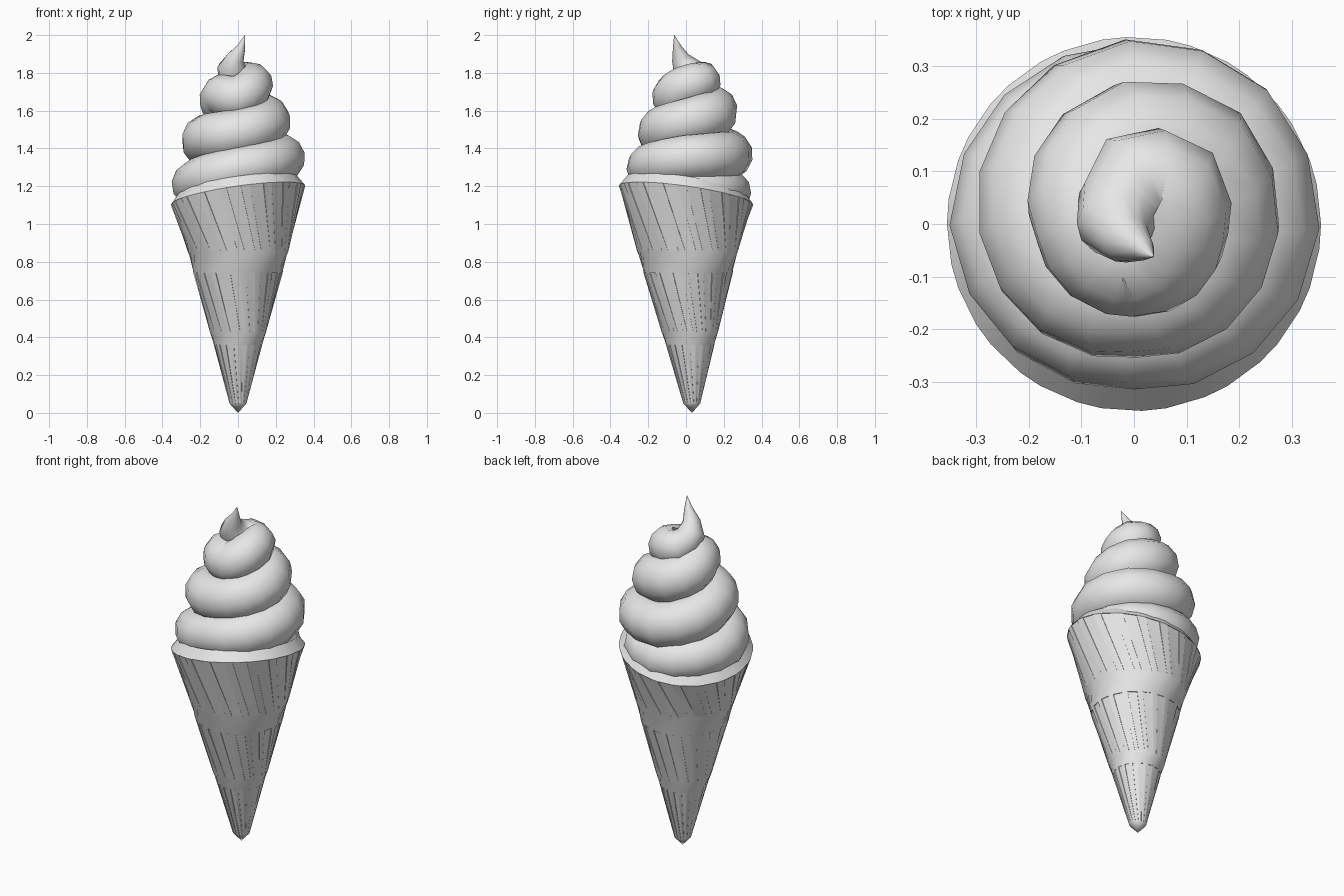
import bpy, bmesh, math
from mathutils import Vector

cube = bpy.data.objects.get("Cube")
if cube:
    bpy.data.objects.remove(cube, do_unlink=True)

grey = bpy.data.materials.new("light grey")
grey.use_nodes = True
grey.diffuse_color = (0.8, 0.8, 0.8, 1)
grey.node_tree.nodes["Principled BSDF"].inputs["Base Color"].default_value = (0.8, 0.8, 0.8, 1)


def add_object(name, mesh, angle):
    obj = bpy.data.objects.new(name, mesh)
    bpy.context.collection.objects.link(obj)
    mesh.materials.clear()
    mesh.materials.append(grey)
    bpy.ops.object.select_all(action='DESELECT')
    obj.select_set(True)
    bpy.context.view_layer.objects.active = obj
    bpy.ops.object.shade_smooth_by_angle(angle=math.radians(angle))
    return obj


# Wafer cone: lathed rings leaning slightly back, slanted panels, tilted rim and lip
PANELS = 18
LEAN = 0.032
# (radius, height, twist, share of the rim tilt)
RINGS = [(0.045, 0.05, 0.25, 0), (0.128, 0.36, 0.0, 0), (0.15, 0.43, 0.25, 0),
         (0.236, 0.74, 0.0, 0), (0.268, 0.86, 0.3, 0), (0.356, 1.152, 0.0, 1),
         (0.312, 1.21, 0.0, 1), (0.2, 1.16, 0.0, 1)]
bm = bmesh.new()
rings = []
for radius, height, twist, tilt in RINGS:
    ring = []
    for i in range(PANELS * 2):
        a = math.tau * (i // 2 + 0.62 * (i % 2)) / PANELS + twist
        x, y = radius * math.cos(a), radius * math.sin(a)
        z = height + tilt * 0.14 * (x - y)
        ring.append(bm.verts.new((x, y + LEAN * max(0, 1 - height / 1.15), z)))
    rings.append(ring)
panels = []
for r, (low, high) in enumerate(zip(rings, rings[1:])):
    for i in range(PANELS * 2):
        j = (i + 1) % (PANELS * 2)
        face = bm.faces.new((low[i], low[j], high[j], high[i]))
        if r in (0, 2, 4) and i % 2 == 0:
            panels.append(face)
tip = bm.verts.new((0, LEAN, 0))
for i in range(PANELS * 2):
    bm.faces.new((rings[0][(i + 1) % (PANELS * 2)], rings[0][i], tip))
bm.faces.new(rings[-1])
bmesh.ops.recalc_face_normals(bm, faces=bm.faces)
bmesh.ops.inset_individual(bm, faces=panels, thickness=0.001)
# Each panel is sunk along one side and fades out towards the other
for face in panels:
    normal = face.normal.copy()
    side = Vector((-normal.y, normal.x, 0))
    middle = face.calc_center_median()
    for v in face.verts:
        if (v.co - middle).dot(side) < 0 and v.co.z > 0.1:
            v.co -= normal * 0.005
mesh = bpy.data.meshes.new("wafer_cone")
bm.to_mesh(mesh)
bm.free()
add_object("wafer_cone", mesh, 35)

# Soft serve: a thick tube climbing counterclockwise
# (quarter turns, outer radius, height, tube radius)
KEYS = [(0, 0.325, 1.19, 0.1), (1, 0.345, 1.17, 0.115), (2, 0.352, 1.21, 0.125),
        (3, 0.315, 1.295, 0.115), (4, 0.356, 1.35, 0.125), (4.5, 0.364, 1.36, 0.13),
        (5, 0.355, 1.365, 0.13), (6, 0.298, 1.45, 0.13), (7, 0.255, 1.482, 0.126),
        (8, 0.28, 1.54, 0.125), (8.5, 0.293, 1.57, 0.13), (9, 0.275, 1.6, 0.13),
        (10, 0.192, 1.68, 0.115), (11, 0.18, 1.668, 0.116), (12, 0.182, 1.73, 0.11),
        (12.5, 0.203, 1.75, 0.108), (13, 0.182, 1.765, 0.1)]
path = []
for (k0, *start), (k1, *end) in zip(KEYS, KEYS[1:]):
    steps = round((k1 - k0) * 4)
    for s in range(steps):
        f = s / steps
        out, z, r = (p + (q - p) * f for p, q in zip(start, end))
        a = (k0 + (k1 - k0) * f) * math.pi / 2
        path.append((Vector(((out - r) * math.cos(a), (out - r) * math.sin(a), z)), r))
# Curled peak
path += [(Vector((0.0, 0.08, 1.768)), 0.097), (Vector((-0.022, 0.035, 1.785)), 0.087),
         (Vector((-0.033, 0.0, 1.825)), 0.076), (Vector((-0.014, -0.03, 1.88)), 0.047),
         (Vector((0.018, -0.048, 1.94)), 0.022), (Vector((0.037, -0.062, 2.0)), 0.001)]

curve = bpy.data.curves.new("swirl_path", 'CURVE')
curve.dimensions = '3D'
curve.bevel_depth = 1.0
curve.bevel_resolution = 4
curve.use_fill_caps = True
spline = curve.splines.new('POLY')
spline.points.add(len(path) - 1)
for point, (co, r) in zip(spline.points, path):
    point.co = (*co, 1)
    point.radius = r
helper = bpy.data.objects.new("swirl_path", curve)
bpy.context.collection.objects.link(helper)
mesh = bpy.data.meshes.new_from_object(helper.evaluated_get(bpy.context.evaluated_depsgraph_get()))
bpy.data.objects.remove(helper, do_unlink=True)
mesh.name = "ice_cream_swirl"
add_object("ice_cream_swirl", mesh, 80)

# Solid middle that closes the gap inside the swirl
bm = bmesh.new()
bmesh.ops.create_cone(bm, cap_ends=True, segments=16, radius1=0.25, radius2=0.07, depth=0.62)
bmesh.ops.translate(bm, verts=bm.verts, vec=(0.01, 0, 1.47))
mesh = bpy.data.meshes.new("ice_cream_core")
bm.to_mesh(mesh)
bm.free()
add_object("ice_cream_core", mesh, 40)
